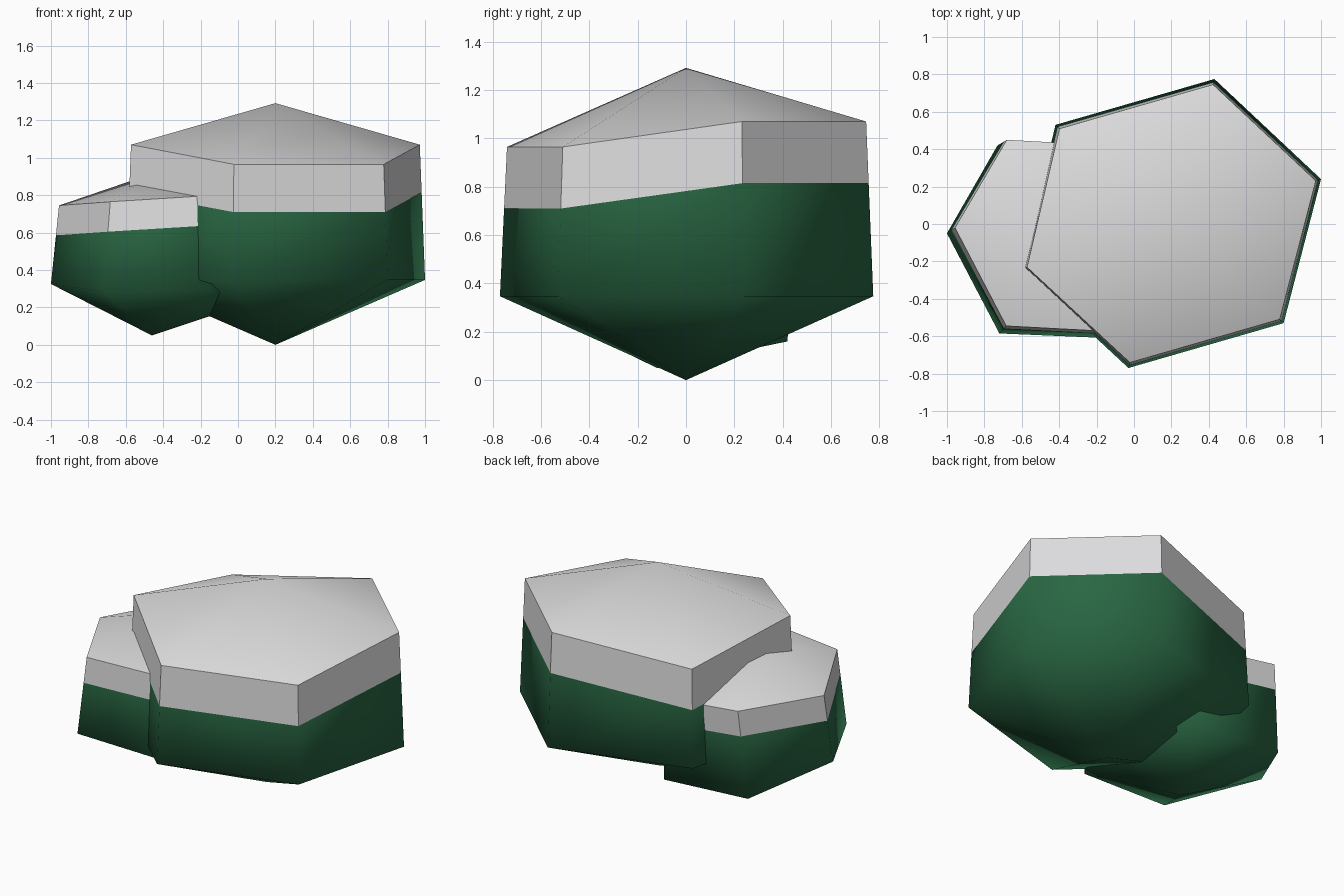
import bpy, bmesh
from mathutils import Vector

if "Cube" in bpy.data.objects:
    bpy.data.objects.remove(bpy.data.objects["Cube"])


def material(name, rgb):
    m = bpy.data.materials.new(name)
    m.diffuse_color = (*rgb, 1)
    m.use_nodes = True
    m.node_tree.nodes["Principled BSDF"].inputs["Base Color"].default_value = m.diffuse_color
    return m


GREEN = material("dark_green", (0.022, 0.135, 0.056))
SNOW = material("snow_white", (0.72, 0.72, 0.73))


def snowy_bush(name, low, high, base, peak, snow):
    """Six-sided body: base point, two rings, snow line and peaked cap."""
    bm = bmesh.new()
    low = [Vector(p) for p in low]
    high = [Vector(p) for p in high]
    mid = [h.lerp(l, snow / (h.z - l.z)) for l, h in zip(low, high)]
    rings = [[bm.verts.new(p) for p in ring] for ring in (low, mid, high)]
    bottom, top = bm.verts.new(base), bm.verts.new(peak)
    n = len(low)

    def face(verts, mat, smooth):
        f = bm.faces.new(verts)
        f.material_index, f.smooth = mat, smooth

    for i in range(n):
        j = (i + 1) % n
        a, b, c = rings
        face((bottom, a[j], a[i]), 0, True)          # underside
        face((a[i], a[j], b[j], b[i]), 0, True)      # green side
        face((b[i], b[j], c[j], c[i]), 1, False)     # snow edge
        face((c[i], c[j], top), 1, True)             # snow cap
    bmesh.ops.recalc_face_normals(bm, faces=bm.faces)
    me = bpy.data.meshes.new(name)
    bm.to_mesh(me)
    bm.free()
    me.materials.append(GREEN)
    me.materials.append(SNOW)
    ob = bpy.data.objects.new(name, me)
    bpy.context.collection.objects.link(ob)


# Large bush: regular ring, cap corners at two heights
cx = 0.2
corners = [(0.80, 0.24), (0.23, 0.775), (-0.62, 0.53),
           (-0.80, -0.24), (-0.23, -0.77), (0.60, -0.53)]
heights = [1.07, 1.07, 0.965, 1.07, 0.965, 0.965]
snowy_bush("large_bush",
           [(cx + x, y, 0.347) for x, y in corners],
           [(cx + x * 0.965, y * 0.962, z) for (x, y), z in zip(corners, heights)],
           (cx, 0, 0), (cx, 0, 1.292), 0.255)

# Small bush: tilted, partly buried in the large one
snowy_bush("small_bush",
           [(0.14, -0.09, 0.25), (-0.14, 0.42, 0.16), (-0.73, 0.42, 0.195),
            (-1.0, -0.05, 0.325), (-0.72, -0.585, 0.285), (-0.14, -0.61, 0.29)],
           [(0.12, -0.06, 0.76), (-0.14, 0.42, 0.68), (-0.68, 0.45, 0.75),
            (-0.957, -0.02, 0.745), (-0.683, -0.545, 0.765), (-0.12, -0.575, 0.80)],
           (-0.46, -0.12, 0.05), (-0.43, -0.05, 0.925), 0.16)
